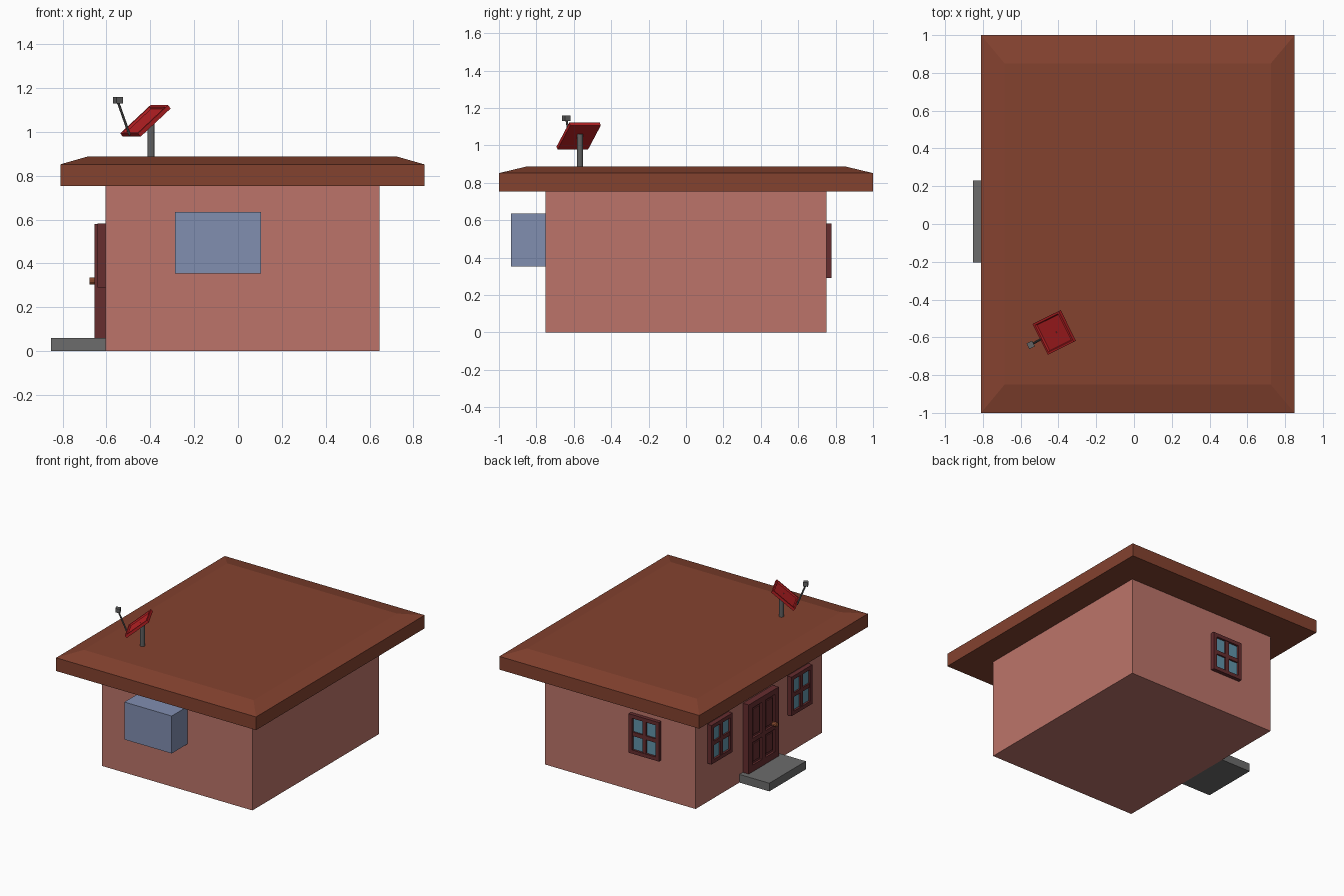
import bpy, bmesh, math
from mathutils import Matrix, Vector

if "Cube" in bpy.data.objects:
    bpy.data.objects.remove(bpy.data.objects["Cube"])


def mat(name, r, g, b):
    lin = [((c / 255 + 0.055) / 1.055) ** 2.4 for c in (r, g, b)]
    m = bpy.data.materials.new(name)
    m.diffuse_color = (*lin, 1)
    m.use_nodes = True
    m.node_tree.nodes["Principled BSDF"].inputs["Base Color"].default_value = m.diffuse_color
    return m


WALL = mat("wall_pink", 188, 116, 106)
ROOF = mat("roof_brown", 132, 66, 47)
BLUE = mat("box_blue", 129, 142, 176)
STEP = mat("step_grey", 108, 108, 108)
WOOD = mat("dark_maroon", 102, 45, 47)
GLASS = mat("glass_blue", 97, 148, 170)
KNOB = mat("knob_copper", 165, 90, 58)
RED = mat("dish_red", 182, 32, 35)
POLE = mat("pole_grey", 98, 98, 98)


def finish(name, bm, material, matrix=None):
    if matrix is not None:
        bm.transform(matrix)
    bmesh.ops.recalc_face_normals(bm, faces=bm.faces)
    me = bpy.data.meshes.new(name)
    bm.to_mesh(me)
    bm.free()
    me.materials.append(material)
    ob = bpy.data.objects.new(name, me)
    bpy.context.collection.objects.link(ob)
    return ob


def add_box(bm, x0, x1, y0, y1, z0, z1):
    m = Matrix.Translation(((x0 + x1) / 2, (y0 + y1) / 2, (z0 + z1) / 2))
    m = m @ Matrix.Diagonal((x1 - x0, y1 - y0, z1 - z0, 1))
    return bmesh.ops.create_cube(bm, size=1, matrix=m)["verts"]


def boxes(name, material, *bounds, matrix=None):
    bm = bmesh.new()
    for b in bounds:
        add_box(bm, *b)
    return finish(name, bm, material, matrix)


def rod(name, material, a, b, radius, sides=8):
    a, b = Vector(a), Vector(b)
    m = Matrix.Translation((a + b) / 2) @ (b - a).to_track_quat("Z", "Y").to_matrix().to_4x4()
    bm = bmesh.new()
    bmesh.ops.create_cone(bm, cap_ends=True, segments=sides, radius1=radius,
                          radius2=radius, depth=(b - a).length, matrix=m)
    return finish(name, bm, material)


# Wall mappings: (along, out, up) to bounds
LX, BY = -0.605, 0.75


def left_wall(u0, u1, d0, d1, z0, z1):
    return (LX - d1, LX - d0, u0, u1, z0, z1)


def back_wall(u0, u1, d0, d1, z0, z1):
    return (u0, u1, BY + d0, BY + d1, z0, z1)


def window(name, wall, u, depth):
    w, z0, z1, f, m = 0.125, 0.29, 0.583, 0.028, 0.015
    zc = (z0 + z1) / 2
    boxes(name + "_frame", WOOD,
          wall(u - w, u - w + f, 0, depth, z0, z1),
          wall(u + w - f, u + w, 0, depth, z0, z1),
          wall(u - w + f, u + w - f, 0, depth, z0, z0 + f),
          wall(u - w + f, u + w - f, 0, depth, z1 - f, z1),
          wall(u - m, u + m, 0, depth - 0.004, z0 + f, z1 - f),
          wall(u - w + f, u - m, 0, depth - 0.004, zc - m, zc + m),
          wall(u + m, u + w - f, 0, depth - 0.004, zc - m, zc + m))
    boxes(name + "_glass", GLASS, wall(u - w + f, u + w - f, 0, depth - 0.016, z0 + f, z1 - f))


# House body
boxes("house_body", WALL, (LX, 0.645, -0.75, BY, 0, 0.755))

# Roof slab with a low sloped cap
bm = bmesh.new()
add_box(bm, -0.81, 0.85, -1, 1, 0.753, 0.852)
top = [f for f in bm.faces if f.calc_center_median().z > 0.851][0]
cap = bmesh.ops.extrude_face_region(bm, geom=[top])
for v in [g for g in cap["geom"] if isinstance(g, bmesh.types.BMVert)]:
    v.co = (0.724 if v.co.x > 0 else -0.685, math.copysign(0.85, v.co.y), 0.888)
bmesh.ops.delete(bm, geom=[top], context="FACES_ONLY")
finish("roof", bm, ROOF)

# Blue box on the front wall and entrance step
boxes("wall_box", BLUE, (-0.288, 0.105, -0.936, -0.75, 0.354, 0.635))
boxes("step", STEP, (-0.853, LX, -0.203, 0.23, 0, 0.061))

# Windows
window("left_window_rear", left_wall, 0.486, 0.035)
window("left_window_front", left_wall, -0.462, 0.035)
window("back_window", back_wall, -0.194, 0.028)

# Panelled door
c, h, zb, zt, d = 0.012, 0.178, 0.061, 0.58, 0.049
s, k = 0.045, 0.02
boxes("door", WOOD,
      left_wall(c - h + s, c + h - s, 0, d - 0.016, zb, zt - 0.04),
      left_wall(c - h, c - h + s, 0, d, zb, zt),
      left_wall(c + h - s, c + h, 0, d, zb, zt),
      left_wall(c - k, c + k, 0, d, zb + 0.05, zt - 0.04),
      *[left_wall(c - h + s, c + h - s, 0, d, a, b)
        for a, b in ((zb, zb + 0.05), (zt - 0.04, zt))],
      *[left_wall(*u, 0, d, 0.28, 0.312)
        for u in ((c - h + s, c - k), (c + k, c + h - s))])
# Raised centres of the door panels
for i, (z0, z1) in enumerate(((0.13, 0.262), (0.33, 0.522))):
    boxes(f"door_panels_{i}", WOOD, *[
        left_wall(c + sg * 0.0765 - 0.038, c + sg * 0.0765 + 0.038, 0.02, d - 0.008, z0, z1)
        for sg in (-1, 1)])
rod("door_knob", KNOB, (-0.64, -0.115, 0.32), (-0.677, -0.115, 0.32), 0.016, 10)

# Roof dish: pole, tilted tray, feed arm and feed box
turn = Matrix.Rotation(math.radians(26.4), 4, "Z")
rod("dish_pole", POLE, (-0.397, -0.567, 0.88), (-0.397, -0.567, 1.06), 0.0165, 12)

bm = bmesh.new()
add_box(bm, -0.1, 0.1, -0.091, 0.091, -0.01, 0.01)
face = [f for f in bm.faces if f.normal.z > 0.9 or f.calc_center_median().z > 0.009][0]
bmesh.ops.inset_region(bm, faces=[face], thickness=0.016)
bmesh.ops.inset_region(bm, faces=[face], thickness=0.006, depth=-0.01)
finish("dish_tray", bm, RED, Matrix.Translation((-0.422, -0.574, 1.05)) @ turn
       @ Matrix.Rotation(math.radians(-40), 4, "Y"))

rod("feed_arm", POLE, (-0.494, -0.611, 0.985), (-0.547, -0.639, 1.135), 0.006)
q = 0.0165
boxes("feed_box", POLE, (-q, q, -q, q, -0.015, 0.015),
      matrix=Matrix.Translation((-0.547, -0.64, 1.145)) @ turn)
